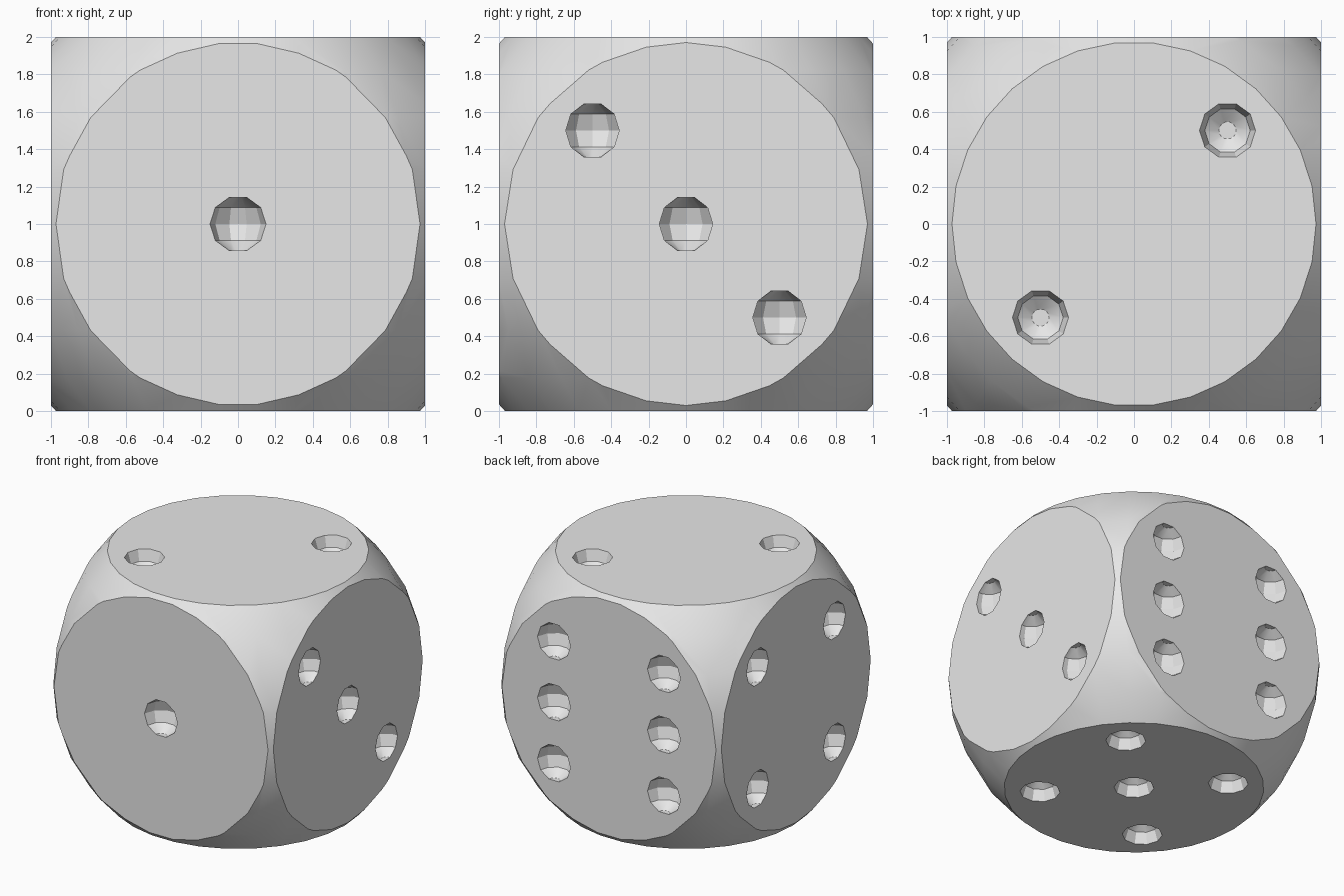
import bpy
import bmesh
from math import sin, cos, pi
from mathutils import Vector

if "Cube" in bpy.data.objects:
    bpy.data.objects.remove(bpy.data.objects["Cube"])


def material(name, rgb):
    mat = bpy.data.materials.new(name)
    mat.use_nodes = True
    mat.diffuse_color = (*rgb, 1)
    mat.node_tree.nodes["Principled BSDF"].inputs["Base Color"].default_value = (*rgb, 1)
    return mat


def add_ball(bm, centre, radius, sides):
    """Ball of stacked rings with flat caps; one ring lies on the equator."""
    count = sides // 2
    rings = []
    for i in range(count):
        polar = pi * (i + 0.5) / count
        rings.append([bm.verts.new(Vector(centre) + radius * Vector((
            sin(polar) * cos(2 * pi * j / sides),
            sin(polar) * sin(2 * pi * j / sides),
            cos(polar)))) for j in range(sides)])
    bm.faces.new(rings[0])
    bm.faces.new(rings[-1][::-1])
    for upper, lower in zip(rings, rings[1:]):
        for j in range(sides):
            k = (j + 1) % sides
            bm.faces.new((upper[j], lower[j], lower[k], upper[k]))


def make_object(name, bm, mat):
    mesh = bpy.data.meshes.new(name)
    bm.to_mesh(mesh)
    bm.free()
    mesh.materials.append(mat)
    obj = bpy.data.objects.new(name, mesh)
    bpy.context.collection.objects.link(obj)
    return obj


def cut(target, tool, operation):
    mod = target.modifiers.new(operation.lower(), "BOOLEAN")
    mod.operation = operation
    mod.solver = "EXACT"
    mod.object = tool
    bpy.context.view_layer.objects.active = target
    bpy.ops.object.modifier_apply(modifier=mod.name)
    bpy.data.objects.remove(tool)


grey = material("light grey", (0.8, 0.8, 0.8))

# Cube body
bm = bmesh.new()
bmesh.ops.create_cube(bm, size=2)
bmesh.ops.translate(bm, verts=bm.verts, vec=(0, 0, 1))
die = make_object("die_body", bm, grey)

# Ball that rounds off the corners
bm = bmesh.new()
add_ball(bm, (0, 0, 1), 1.4, 30)
cut(die, make_object("rounding_ball", bm, grey), "INTERSECT")

# Pips, as offsets from the centre of each face
p = 0.5
corners = [(a, b) for a in (-p, p) for b in (-p, p)]
pips = [(0, -1, 1)]                                                # one, front
pips += [(s, s, 2) for s in (-p, p)]                               # two, top
pips += [(1, s, 1 - s) for s in (-p, 0, p)]                        # three, +x side
pips += [(-1, a, 1 + b) for a, b in corners]                       # four, -x side
pips += [(a, b, 0) for a, b in corners + [(0, 0)]]                 # five, bottom
pips += [(a, 1, 1 + b) for a in (-p, p) for b in (-p, 0, p)]       # six, back
bm = bmesh.new()
for centre in pips:
    add_ball(bm, centre, 0.15, 10)
cut(die, make_object("pip_cutters", bm, grey), "DIFFERENCE")

# Soft rounding, crisp rims and faceted pips
bpy.ops.object.select_all(action="DESELECT")
die.select_set(True)
bpy.context.view_layer.objects.active = die
bpy.ops.object.shade_smooth_by_angle(angle=pi / 6)
